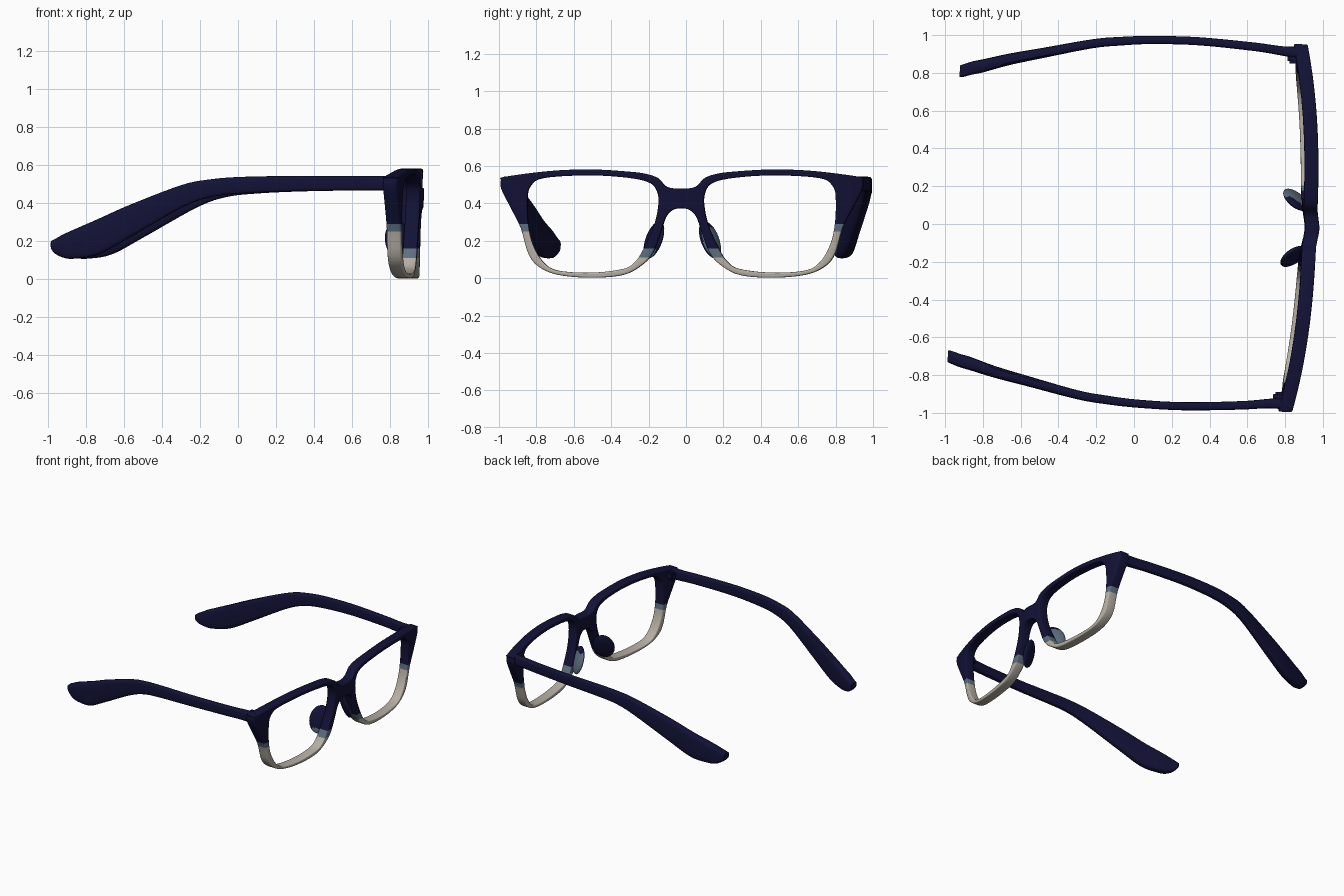
import bpy, bmesh, math
from mathutils import Vector, Matrix

if "Cube" in bpy.data.objects:
    bpy.data.objects.remove(bpy.data.objects["Cube"])

# The whole model sits slightly turned about z
POSE = Matrix.Translation((0, 0.014, 0)) @ Matrix.Rotation(-0.042, 4, 'Z')


def material(name, rgb):
    m = bpy.data.materials.new(name)
    m.diffuse_color = (*rgb, 1)
    m.use_nodes = True
    m.node_tree.nodes["Principled BSDF"].inputs["Base Color"].default_value = m.diffuse_color
    return m


MATS = [material("navy", (0.006, 0.006, 0.038)),
        material("beige", (0.47, 0.43, 0.37)),
        material("slate_blue", (0.11, 0.16, 0.22))]
NAVY, BEIGE, SLATE = 0, 1, 2


def smooth(points, steps, closed):
    """Catmull-Rom interpolation through tuples of any length."""
    pts = [Vector(p) for p in points]
    n = len(pts)
    get = (lambda i: pts[i % n]) if closed else (lambda i: pts[max(0, min(n - 1, i))])
    out = []
    for i in range(n if closed else n - 1):
        a, b, c, d = get(i - 1), get(i), get(i + 1), get(i + 2)
        for s in range(steps):
            t = s / steps
            out.append(0.5 * (2 * b + (c - a) * t + (2 * a - 5 * b + 4 * c - d) * t * t
                              + (3 * b - a - 3 * c + d) * t ** 3))
    if not closed:
        out.append(pts[-1])
    return out


def finish(name, bm, rule=lambda f: NAVY, angle=40):
    bmesh.ops.recalc_face_normals(bm, faces=bm.faces)
    bm.normal_update()
    for f in bm.faces:
        f.material_index = rule(f)
    bm.transform(POSE)
    me = bpy.data.meshes.new(name)
    bm.to_mesh(me)
    bm.free()
    for m in MATS:
        me.materials.append(m)
    ob = bpy.data.objects.new(name, me)
    bpy.context.collection.objects.link(ob)
    bpy.ops.object.select_all(action='DESELECT')
    ob.select_set(True)
    bpy.context.view_layer.objects.active = ob
    bpy.ops.object.shade_smooth_by_angle(angle=math.radians(angle))
    return ob


# Front frame: one outline with two lens holes, filled, rounded, then bent
half = [(0, .48), (.075, .488), (.125, .535), (.19, .558), (.28, .57), (.49, .582),
        (.71, .573), (.95, .542), (.968, .525), (.966, .478), (.92, .385), (.862, .27),
        (.82, .13), (.762, .06), (.66, .018), (.485, .003), (.31, .018), (.205, .075),
        (.15, .14), (.113, .235), (.082, .326), (.045, .365), (0, .374)]
hole = [(.825, .42), (.81, .49), (.74, .535), (.5, .55), (.285, .537), (.165, .508),
        (.125, .45), (.125, .37), (.15, .27), (.203, .155), (.245, .09), (.31, .05),
        (.482, .03), (.66, .041), (.74, .086), (.795, .18), (.82, .29)]
outline = half + [(-y, z) for y, z in half[-2:0:-1]]
loops = [outline, hole, [(-y, z) for y, z in hole[::-1]]]

curve = bpy.data.curves.new("frame_outline", 'CURVE')
curve.dimensions = '2D'
curve.fill_mode = 'BOTH'
curve.extrude = 0.029
curve.bevel_depth = 0.008
curve.bevel_resolution = 2
curve.offset = -0.008
for loop in loops:
    pts = smooth(loop, 5, True)
    sp = curve.splines.new('POLY')
    sp.points.add(len(pts) - 1)
    for p, v in zip(sp.points, pts):
        p.co = (v[0], v[1], 0, 1)
    sp.use_cyclic_u = True
helper = bpy.data.objects.new("frame_outline", curve)
bpy.context.collection.objects.link(helper)
deps = bpy.context.evaluated_depsgraph_get()
flat = bpy.data.meshes.new_from_object(helper.evaluated_get(deps))
bm = bmesh.new()
bm.from_mesh(flat)
bpy.data.objects.remove(helper)
bpy.data.meshes.remove(flat)
bmesh.ops.remove_doubles(bm, verts=bm.verts, dist=1e-5)


def cut(co, no):
    bmesh.ops.bisect_plane(bm, geom=bm.verts[:] + bm.edges[:] + bm.faces[:],
                           plane_co=co, plane_no=no, dist=1e-6)


for z in (.11, .16, .25, .29):
    cut((0, z, 0), (0, 1, 0))
for i in range(-9, 10):
    cut((i * 0.1, 0, 0), (1, 0, 0))
for y in (-.15, -.05, .05, .15):
    cut((y, 0, 0), (1, 0, 0))
for v in bm.verts:
    y, z, d = v.co
    mid = 0.932 - 0.084 * (abs(y) / 0.95) ** 2.5 + 0.016 * math.exp(-(y / 0.07) ** 2)
    v.co = (mid - 0.02 * (0.55 - z) / 0.55 + d, y, z)


def frame_colour(f):
    c = f.calc_center_median()
    low, high = (.11, .16) if abs(c.y) < 0.3 else (.25, .29)
    return BEIGE if c.z < low else SLATE if c.z < high else NAVY


finish("front_frame", bm, frame_colour)

# Temple arms: rounded sections lofted along x (x, y, top, bottom, thickness)
stations = [(-.955, .755, .2, .16, .062), (-.935, .76, .21, .135, .068),
            (-.89, .775, .235, .113, .07), (-.83, .79, .262, .107, .07),
            (-.7, .828, .318, .13, .062), (-.53, .868, .393, .222, .055),
            (-.26, .93, .495, .375, .048), (-.11, .95, .525, .43, .046),
            (.05, .963, .538, .45, .043), (.3, .967, .543, .462, .043),
            (.6, .95, .543, .467, .045), (.75, .934, .543, .467, .05),
            (.87, .928, .545, .467, .07)]
SIDES = 20


def rounded(t):
    return math.copysign(abs(t) ** 0.5, t)


def temple_arm(name, side):
    bm = bmesh.new()
    rings = []
    for x, y, top, bot, th in smooth(stations, 5, False):
        ring = []
        for k in range(SIDES):
            a = 2 * math.pi * k / SIDES
            ring.append(bm.verts.new((x, side * (y + th / 2 * rounded(math.cos(a))),
                                      (top + bot) / 2 + (top - bot) / 2 * rounded(math.sin(a)))))
        rings.append(ring)
    for r, s in zip(rings, rings[1:]):
        for k in range(SIDES):
            j = (k + 1) % SIDES
            bm.faces.new((r[k], r[j], s[j], s[k]))
    bm.faces.new(rings[0])
    bm.faces.new(rings[-1])
    finish(name, bm)


# Hinge blocks inside the corners
def hinge(name, side):
    bm = bmesh.new()
    bmesh.ops.create_cube(bm, size=1, matrix=Matrix.Translation((.815, side * .895, .505))
                          @ Matrix.Diagonal((.08, .05, .065, 1)))
    bmesh.ops.bevel(bm, geom=bm.edges[:], offset=0.012, segments=2, affect='EDGES')
    finish(name, bm)


# Nose pads: flattened ellipsoids leaning along the nose
def nose_pad(name, side):
    up = Vector((0, -.35 * side, .94)).normalized()
    back = Vector((-.82, .55 * side, 0))
    back = (back - up * back.dot(up)).normalized()
    out = up.cross(back)
    m = Matrix((back * .078, up * .105, out * .026)).transposed().to_4x4()
    m.translation = (.85, side * .15, .205)
    bm = bmesh.new()
    bmesh.ops.create_uvsphere(bm, u_segments=28, v_segments=18, radius=1, matrix=m)

    def colour(f):
        c = f.calc_center_median()
        if side > 0:
            return SLATE if f.normal.y > 0.1 and c.z < 0.27 else NAVY
        return SLATE if f.normal.y < 0 and c.z < 0.15 else NAVY

    finish(name, bm, colour, 80)


for label, side in (("left", 1), ("right", -1)):
    temple_arm(label + "_temple_arm", side)
    hinge(label + "_hinge", side)
    nose_pad(label + "_nose_pad", side)
